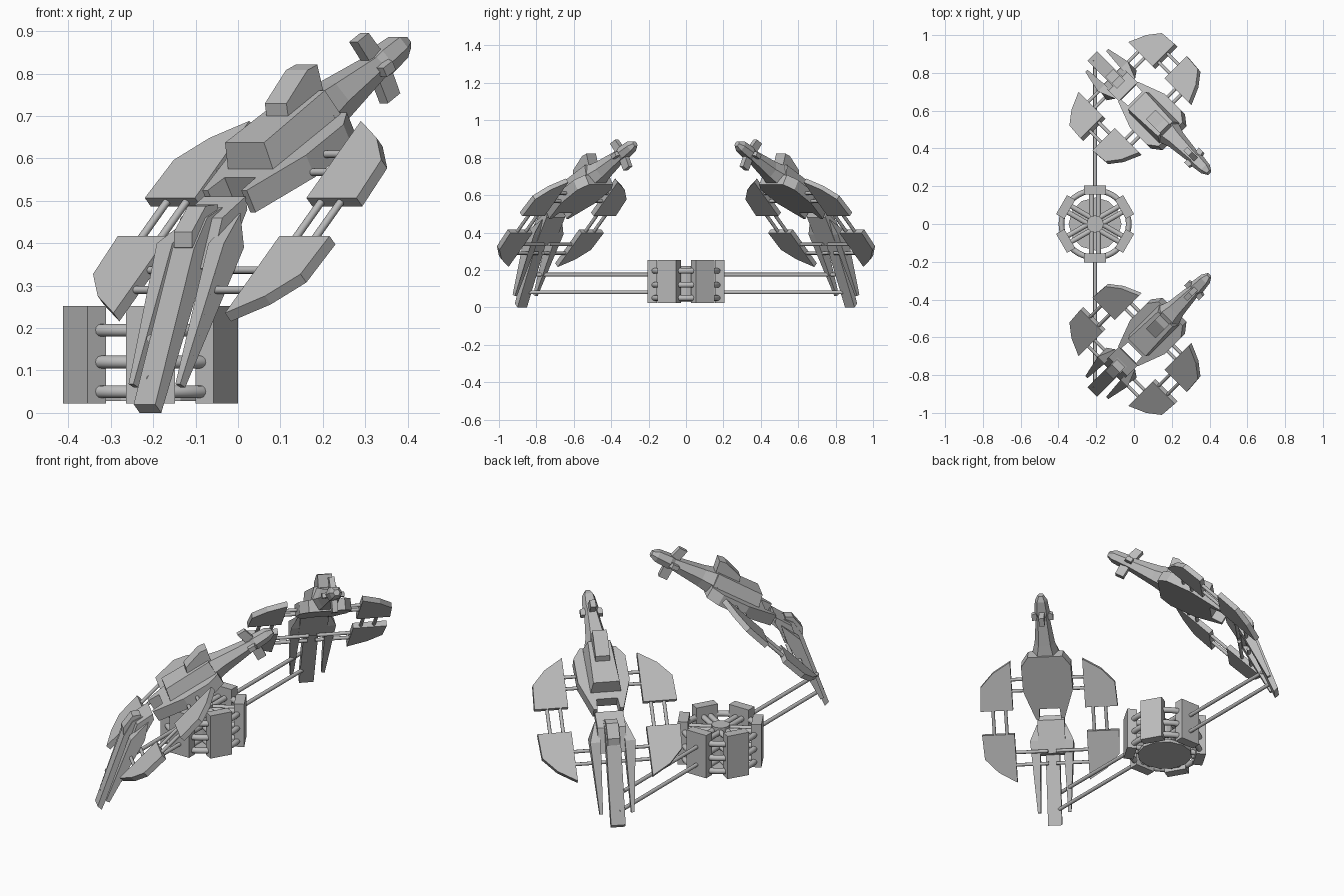
import bpy, bmesh, math
from mathutils import Vector, Matrix

cube = bpy.data.objects.get("Cube")
if cube:
    bpy.data.objects.remove(cube, do_unlink=True)

grey = bpy.data.materials.new("plain_grey")
grey.use_nodes = True
tone = (0.5, 0.5, 0.5, 1)
grey.diffuse_color = tone
grey.node_tree.nodes["Principled BSDF"].inputs["Base Color"].default_value = tone


def finish(name, bm, smooth=False):
    bmesh.ops.recalc_face_normals(bm, faces=bm.faces)
    for f in bm.faces:
        f.smooth = smooth and len(f.verts) == 4
    mesh = bpy.data.meshes.new(name)
    bm.to_mesh(mesh)
    bm.free()
    mesh.materials.append(grey)
    obj = bpy.data.objects.new(name, mesh)
    bpy.context.collection.objects.link(obj)
    return obj


def loft(bm, rings):
    """Skin a row of equal rings and cap both ends."""
    loops = [[bm.verts.new(p) for p in ring] for ring in rings]
    for a, b in zip(loops, loops[1:]):
        for i in range(len(a)):
            j = (i + 1) % len(a)
            bm.faces.new((a[i], a[j], b[j], b[i]))
    bm.faces.new(loops[0][::-1])
    bm.faces.new(loops[-1])


def tube(bm, a, b, r, sides=10):
    a, b = Vector(a), Vector(b)
    d = b - a
    m = Matrix.Translation((a + b) / 2) @ d.to_track_quat('Z', 'Y').to_matrix().to_4x4()
    bmesh.ops.create_cone(bm, cap_ends=True, segments=sides, radius1=r, radius2=r,
                          depth=d.length, matrix=m)


# ---- Craft: points are (along, across, up), turned 45 degrees and mirrored in y
def frame(s, z, pitch):
    c, n = math.cos(math.radians(pitch)), math.sin(math.radians(pitch))
    return lambda f, t, w: (s + f * c - w * n, t, z + f * n + w * c)


LEVEL = frame(0, 0, 0)
BODY = frame(-0.518, 0.525, 30)
WING = frame(-0.431, 0.507, 45)
K = math.sqrt(0.5)


def craft(name, build, smooth=False):
    for side, label in ((1, "front"), (-1, "back")):
        bm = bmesh.new()
        build(bm)
        for v in bm.verts:
            s, t, z = v.co
            v.co = ((s + t) * K + 0.3345, side * ((s - t) * K - 0.3345), z)
        finish(label + "_" + name, bm, smooth)


def slab(fr, profile, t0, t1):
    """Side profile of (along, up) extruded across; t0 and t1 may vary per point."""
    n = len(profile)
    t0 = t0 if isinstance(t0, list) else [t0] * n
    t1 = t1 if isinstance(t1, list) else [t1] * n
    return [[fr(f, t, w) for (f, w), t in zip(profile, ts)] for ts in (t0, t1)]


# Hull: plan outline with a rear notch
half = [(0.06, 0.052), (0, 0.056), (0, 0.074), (0.166, 0.128), (0.31, 0.128), (0.367, 0.09)]
plan = half + [(f, -t) for f, t in reversed(half)]
craft("hull", lambda bm: loft(bm, [[BODY(f, t, w) for f, t in plan] for w in (-0.06, 0)]))


def section(f, t, low, high, top=0.6):
    return [BODY(f, t * a, w) for a, w in ((-top, low), (top, low), (1, (low + high) / 2),
                                           (top, high), (-top, high), (-1, (low + high) / 2))]


# Spine block on the hull, and fin block on top of it
def spine(bm):
    loft(bm, [[BODY(f, t, w) for f, t in ((a, -b), (a, b), (0.36, c), (0.36, -c))]
              for w, a, b, c in ((-0.03, 0.065, 0.07, 0.075), (0, 0.1, 0.075, 0.075),
                                 (0.064, 0.114, 0.065, 0.055))])


craft("spine", spine)
fin = [(0.235, 0.05), (0.25, 0.092), (0.35, 0.125), (0.385, 0.12), (0.37, 0.05)]
craft("dorsal_block", lambda bm: loft(bm, slab(BODY, fin, -0.036, 0.036)))

# Neck and head along the body axis
craft("neck", lambda bm: loft(bm, [section(0.34, 0.075, -0.055, 0.062),
                                   section(0.42, 0.052, -0.045, 0.048),
                                   section(0.6, 0.032, -0.025, 0.026)]))
craft("head", lambda bm: loft(bm, [section(0.56, 0.028, -0.025, 0.025),
                                   section(0.6, 0.04, -0.03, 0.034),
                                   section(0.67, 0.032, -0.026, 0.03),
                                   section(0.7, 0.016, -0.014, 0.014)]))


# Cross of four fins behind the head
def head_fins(bm):
    for up in (1, -1):
        loft(bm, slab(BODY, [(0.565, 0), (0.615, 0), (0.6 - up * 0.01, up * 0.088),
                             (0.555 - up * 0.008, up * 0.088)], -0.014, 0.014))
        loft(bm, [[BODY(f, up * t, w) for f, t in ((0.56, 0), (0.61, 0), (0.59, 0.055), (0.555, 0.055))]
                  for w in (-0.012, 0.012)])


craft("head_fins", head_fins)

# Tail: boom with a raised block, wide plate and two tapering blades
boom = [(-0.785, 0.02), (-0.656, 0.387), (-0.612, 0.46), (-0.561, 0.485), (-0.765, 0)]
craft("tail_boom", lambda bm: loft(bm, slab(LEVEL, boom, -0.036, 0.036)))
block = [(-0.646, 0.387), (-0.657, 0.39), (-0.657, 0.427), (-0.61, 0.488), (-0.57, 0.492), (-0.57, 0.45)]
craft("tail_block", lambda bm: loft(bm, slab(LEVEL, block, -0.03, 0.03)))
plate = [(-0.635, 0.34), (-0.595, 0.46), (-0.518, 0.51), (-0.512, 0.48), (-0.595, 0.33)]
craft("tail_plate", lambda bm: loft(bm, slab(LEVEL, plate, -0.07, 0.07)))


def blades(bm):
    outline = [(-0.752, 0.068), (-0.632, 0.4), (-0.54, 0.47), (-0.565, 0.39), (-0.735, 0.06)]
    for m in (1, -1):
        loft(bm, slab(LEVEL, outline, [m * t for t in (0.07, 0.06, 0.06, 0.06, 0.07)],
                      [m * t for t in (0.086, 0.112, 0.075, 0.112, 0.086)]))


craft("tail_blades", blades)


# Four wing plates, each pair mirrored fore and aft
def wings(bm):
    outline = [(0, 0), (0, 0.167), (0.127, 0.16), (0.2, 0.093), (0.257, 0)]
    for m in (1, -1):
        for start, way in ((0, 1), (-0.127, -1)):
            loft(bm, [[WING(start + way * f, m * (0.186 + t), w) for f, t in outline]
                      for w in (-0.028, 0)])


craft("wings", wings)


def wing_rods(bm):
    for m in (1, -1):
        for t in (0.225, 0.29):
            tube(bm, WING(-0.15, m * t, -0.014), WING(0.02, m * t, -0.014), 0.009)
        for u, t in ((0.16, 0.05), (0.1, 0.05), (-0.227, 0.02), (-0.293, 0.02)):
            tube(bm, WING(u, m * t, -0.014), WING(u, m * 0.22, -0.014), 0.009)


craft("wing_rods", wing_rods, True)

# ---- Hub: six blocks joined by three rings
HUB = Vector((-0.206, 0, 0))
LEVELS = (0.05, 0.12, 0.195)


def polar(r, a, z, off=0):
    c, s = math.cos(a), math.sin(a)
    return HUB + Vector((r * c - off * s, r * s + off * c, z))


angles = [math.radians(30 + 60 * i) for i in range(6)]
bm = bmesh.new()
for a in angles:
    loft(bm, [[polar(r, a, z, o) for r, o in ((0.155, -0.058), (0.205, -0.058), (0.205, 0.058), (0.155, 0.058))]
              for z in (0.022, 0.252)])
finish("hub_blocks", bm)

for z in LEVELS:
    bpy.ops.mesh.primitive_torus_add(location=HUB + Vector((0, 0, z)), major_radius=0.178,
                                     minor_radius=0.015, major_segments=48, minor_segments=12)
    ring = bpy.context.object
    ring.name = "hub_ring"
    ring.data.materials.append(grey)
    bpy.ops.object.shade_smooth()

bm = bmesh.new()
for a in angles:
    for z in LEVELS:
        for off in (-0.018, 0.018):
            tube(bm, polar(0.03, a, z, off), polar(0.16, a, z, off), 0.014)
finish("hub_spokes", bm, True)

bm = bmesh.new()
tube(bm, HUB + Vector((0, 0, 0.028)), HUB + Vector((0, 0, 0.045)), 0.14, 12)
tube(bm, HUB + Vector((0, 0, 0.04)), HUB + Vector((0, 0, 0.22)), 0.045, 12)
finish("hub_core", bm)

# Long rods from the hub to both tails
bm = bmesh.new()
for side in (1, -1):
    for z, end in ((0.175, 0.825), (0.08, 0.865)):
        tube(bm, (HUB.x, side * 0.18, z), (HUB.x, side * end, z), 0.01, 12)
finish("link_rods", bm, True)
